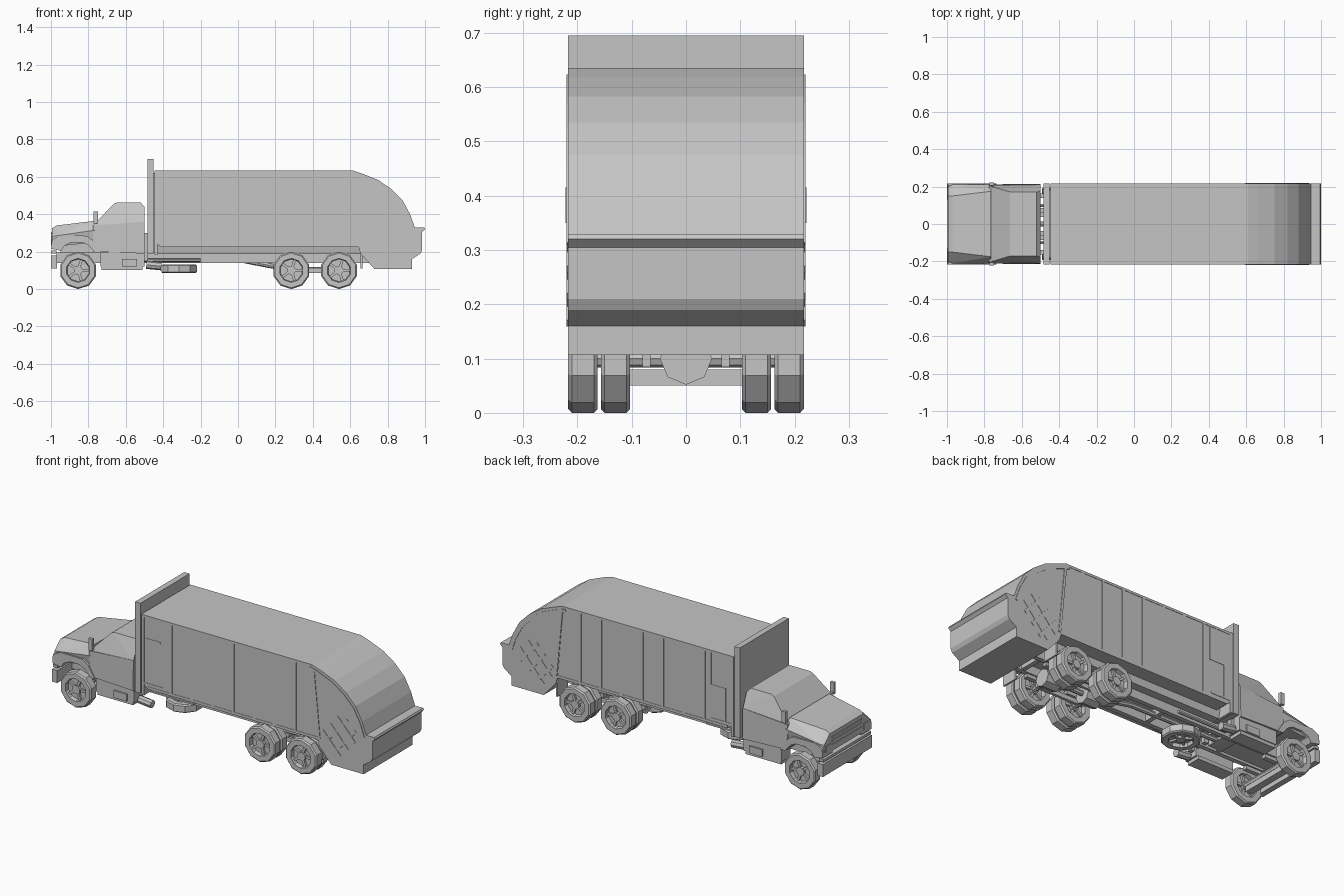
import bpy, bmesh, math
from mathutils import Vector, Matrix

cube = bpy.data.objects.get("Cube")
if cube:
    bpy.data.objects.remove(cube, do_unlink=True)

grey = bpy.data.materials.new("plain_grey")
grey.use_nodes = True
COL = (0.56, 0.56, 0.56, 1)
grey.diffuse_color = COL
grey.node_tree.nodes["Principled BSDF"].inputs["Base Color"].default_value = COL
W = 0.217  # half width of the truck
SIDES = ((1, "left"), (-1, "right"))


def finish(name, bm):
    bmesh.ops.recalc_face_normals(bm, faces=bm.faces)
    mesh = bpy.data.meshes.new(name)
    bm.to_mesh(mesh)
    bm.free()
    mesh.materials.append(grey)
    obj = bpy.data.objects.new(name, mesh)
    bpy.context.collection.objects.link(obj)
    return obj


def box(name, x, y, z):
    """Box between (lo, hi) limits."""
    bm = bmesh.new()
    mid = Vector([(a[0] + a[1]) / 2 for a in (x, y, z)])
    size = [abs(a[1] - a[0]) for a in (x, y, z)]
    bmesh.ops.create_cube(bm, size=1, matrix=Matrix.Translation(mid) @ Matrix.Diagonal((*size, 1)))
    return finish(name, bm)


def side_boxes(name, x, y, z):
    for s, label in SIDES:
        box(f"{name}_{label}", x, (y[0] * s, y[1] * s), z)


def prism(name, outline, y0, y1):
    """Side outline of (x, z) points pushed across the truck."""
    bm = bmesh.new()
    f = bm.faces.new([bm.verts.new((x, y0, z)) for x, z in outline])
    new = bmesh.ops.extrude_face_region(bm, geom=[f])["geom"]
    bmesh.ops.translate(bm, verts=[v for v in new if isinstance(v, bmesh.types.BMVert)],
                        vec=(0, y1 - y0, 0))
    return finish(name, bm)


def side_strip(name, path, width, lift=.003):
    """Raised strip along (x, z) points on both flanks."""
    pts = [Vector(p) for p in path]
    up, down = [], []
    for i, p in enumerate(pts):
        d = (pts[min(i + 1, len(pts) - 1)] - pts[max(i - 1, 0)]).normalized()
        n = Vector((-d.y, d.x)) * width / 2
        up.append(p + n)
        down.append(p - n)
    for s, label in SIDES:
        prism(f"{name}_{label}", up + down[::-1], (W - .01) * s, (W + lift) * s)


def hull(name, points):
    """Convex solid from (x, half width, z) points mirrored across the centre."""
    bm = bmesh.new()
    for x, w, z in points:
        for s in (1, -1):
            bm.verts.new((x, w * s, z))
    bmesh.ops.convex_hull(bm, input=bm.verts)
    bmesh.ops.dissolve_limit(bm, angle_limit=0.01, verts=bm.verts, edges=bm.edges)
    return finish(name, bm)


def rod(name, a, b, r, sides=8):
    a, b = Vector(a), Vector(b)
    bm = bmesh.new()
    m = Matrix.Translation((a + b) / 2) @ (b - a).to_track_quat('Z', 'Y').to_matrix().to_4x4()
    bmesh.ops.create_cone(bm, cap_ends=True, segments=sides, radius1=r, radius2=r,
                          depth=(b - a).length, matrix=m)
    return finish(name, bm)


def wheel(name, pos, width, flat=False):
    """Faceted tyre, sunken rim and five spokes, made around the y axis."""
    bm = bmesh.new()
    h, n = width / 2, 10
    profile = [(.064, -h), (.093, -h), (.1, -h * .75), (.1, h * .75), (.093, h),
               (.064, h), (.06, h * .2), (.06, -h * .2)]
    rings = []
    for k in range(n):
        t = (k + .5) * math.tau / n
        rings.append([bm.verts.new((r * math.cos(t), y, r * math.sin(t))) for r, y in profile])
    for k in range(n):
        a, b = rings[k], rings[(k + 1) % n]
        for i in range(len(profile)):
            j = (i + 1) % len(profile)
            bm.faces.new((a[i], a[j], b[j], b[i]))
    turn = Matrix.Rotation(math.pi / 2, 4, 'X')
    for r, d in ((.064, width * .18), (.024, width * .8)):
        bmesh.ops.create_cone(bm, cap_ends=True, segments=n, radius1=r, radius2=r,
                              depth=d, matrix=turn)
    for k in range(5):
        m = (Matrix.Rotation(k * math.tau / 5, 4, 'Y') @ Matrix.Translation((.04, 0, 0))
             @ Matrix.Diagonal((.042, width * .6, .014, 1)))
        bmesh.ops.create_cube(bm, size=1, matrix=m)
    obj = finish(name, bm)
    # turn the rim so a corner of the tyre meets the ground
    obj.rotation_euler = (math.pi / 2 if flat else 0, 0, 0)
    obj.location = pos
    return obj


# Refuse body on a narrower subframe
prism("refuse_body", [(-.44, .635), (.61, .635), (.65, .225), (-.41, .225), (-.44, .25)],
      -W + .002, W - .002)
hull("subframe", [(-.43, .14, .235), (.66, .14, .235), (-.43, .13, .187), (.66, .13, .187)])
box("headboard", (-.485, -.452), (-W, W), (.19, .695))
box("headboard_gap", (-.455, -.43), (-.18, .18), (.2, .62))
box("body_front_frame", (-.447, -.43), (-W, W), (.185, .635))

# Side ribs, rails and access door outline
for i in range(7):
    x = -.27 + i * .128
    side_boxes(f"body_rib_{i}", (x, x + .014), (W - .01, W), (.235, .625))
side_boxes("body_sill", (-.41, .645), (W - .01, W), (.225, .24))
side_boxes("body_top_rail", (-.43, .61), (W - .01, W), (.622, .635))
side_boxes("door_bottom_rail", (-.43, -.31), (W - .01, W), (.25, .258))
box("door_edge_upper", (-.308, -.3), (W - .01, W), (.44, .625))
box("door_edge_lower", (-.398, -.39), (W - .01, W), (.25, .44))
box("door_step_rail", (-.398, -.3), (W - .01, W), (.436, .444))
box("side_handrail", (-.42, -.33), (-W, -W + .01), (.5, .508))

# Rear loading hopper with overhanging lip
arc = [(.61, .635), (.66, .619), (.75, .583), (.82, .535), (.88, .475), (.92, .4), (.945, .33)]
prism("rear_hopper", arc + [(.945, .19), (.93, .16), (.93, .107), (.73, .107),
                            (.655, .19), (.645, .225)], -W, W)
prism("hopper_lip", [(.94, .33), (.995, .33), (1, .32), (.985, .305), (.985, .21),
                     (.975, .19), (.93, .16), (.93, .3)], -W, W)
# Curved rim, slanted seam and crossed braces on the hopper sides
side_strip("hopper_rim", [(x - .015, z - .018) for x, z in arc], .014)
side_strip("hopper_seam", [(.618, .61), (.655, .235)], .014)
for i in range(3):
    x, z = .73 + i * .045, .225 + i * .05
    side_strip(f"hopper_brace_{i}", [(x - .055, z + .06), (x + .055, z - .06)], .018)
for i in range(2):
    x, z = .755 + i * .05, .3 - i * .05
    side_strip(f"hopper_cross_{i}", [(x - .075, z - .085), (x + .075, z + .085)], .018, .002)

# Cab, sloping windscreen and bonnet
hull("cab_lower", [(-.775, .212, .2), (-.775, .21, .34), (-.5, .214, .19), (-.5, .212, .36)])
hull("cab_upper", [(-.775, .205, .34), (-.5, .212, .355), (-.665, .172, .455), (-.65, .17, .462),
                   (-.52, .17, .462), (-.5, .178, .44)])
hull("bonnet", [(-.765, .2, .25), (-.765, .175, .365), (-.97, .15, .34), (-.995, .15, .325),
                (-.998, .2, .225), (-.765, .212, .315), (-.97, .21, .285), (-.995, .2, .28)])
box("engine", (-.95, -.52), (-.055, .055), (.15, .25))
for s, label in SIDES:
    prism(f"front_fender_{label}",
          [(-.998, .215), (-.995, .265), (-.95, .287), (-.81, .285), (-.775, .26), (-.735, .195),
           (-.765, .195), (-.8, .235), (-.83, .25), (-.89, .25), (-.93, .23), (-.945, .205)],
          .13 * s, W * s)
    rod(f"mirror_arm_{label}", (-.75, .19 * s, .35), (-.765, .213 * s, .36), .006, 6)
side_boxes("mirror", (-.772, -.748), (.205, .222), (.35, .415))

# Bumper, grille bars and lamps
box("front_bumper", (-1, -.968), (-W, W), (.11, .18))
box("bumper_bar", (-1, -.97), (-.21, .21), (.19, .205))
for i in range(3):
    box(f"grille_bar_{i}", (-1, -.985), (-.13, .13), (.25 + i * .022, .26 + i * .022))
side_boxes("headlamp", (-1, -.985), (.145, .185), (.235, .27))

# Chassis rails and cross members
side_boxes("chassis_rail", (-.97, .73), (.06, .085), (.14, .195))
for i, x in enumerate((-.9, -.6, -.4, -.15, .1, .42, .64)):
    box(f"cross_member_{i}", (x, x + .025), (-.07, .07), (.145, .185))

# Step tanks and air tanks behind the cab
side_boxes("fuel_tank", (-.735, -.5), (.125, .205), (.12, .195))
side_boxes("tank_step", (-.62, -.54), (.15, .214), (.12, .16))
side_boxes("tank_floor", (-.73, -.51), (.12, .2), (.102, .122))
for s, label in SIDES:
    rod(f"air_tank_{label}", (-.49, .17 * s, .13), (-.41, .17 * s, .122), .022)
    rod(f"tank_pipe_{label}", (-.5, .1 * s, .155), (-.2, .1 * s, .155), .009, 6)
for i in range(4):
    y = -.15 + i * .1
    box(f"headboard_strut_{i}", (-.505, -.48), (y - .012, y + .012), (.15, .3))

# Spare wheel slung flat under the frame
wheel("spare_wheel", (-.315, -.02, .108), .046, flat=True)

# Axles, differentials, driveshafts and springs
rod("front_driveshaft", (-.52, 0, .16), (.02, 0, .155), .014)
rod("middle_driveshaft", (.02, 0, .155), (.28, 0, .105), .014)
rod("rear_driveshaft", (.28, 0, .105), (.54, 0, .105), .014)
for i, x in enumerate((-.855, .285, .54)):
    rod(f"axle_{i}", (x, -.19, .1), (x, .19, .1), .016)
    side_boxes(f"spring_{i}", (x - .09, x + .09), (.06, .085), (.115, .135))
    if i:
        rod(f"differential_{i}", (x - .045, 0, .1), (x + .045, 0, .1), .048)
box("front_axle_beam", (-.875, -.835), (-.15, .15), (.05, .08))
side_boxes("rear_bogie_beam", (.27, .56), (.065, .08), (.085, .11))

# Road wheels: single at the front, double at the rear
for s, label in SIDES:
    wheel(f"front_wheel_{label}", (-.855, .19 * s, .1), .054)
    for i, x in enumerate((.285, .54)):
        wheel(f"rear_outer_wheel_{label}_{i}", (x, .19 * s, .1), .054)
        wheel(f"rear_inner_wheel_{label}_{i}", (x, .13 * s, .1), .054)
    box(f"mud_flap_{label}", (.655, .665), (.11 * s, .2 * s), (.11, .2))
